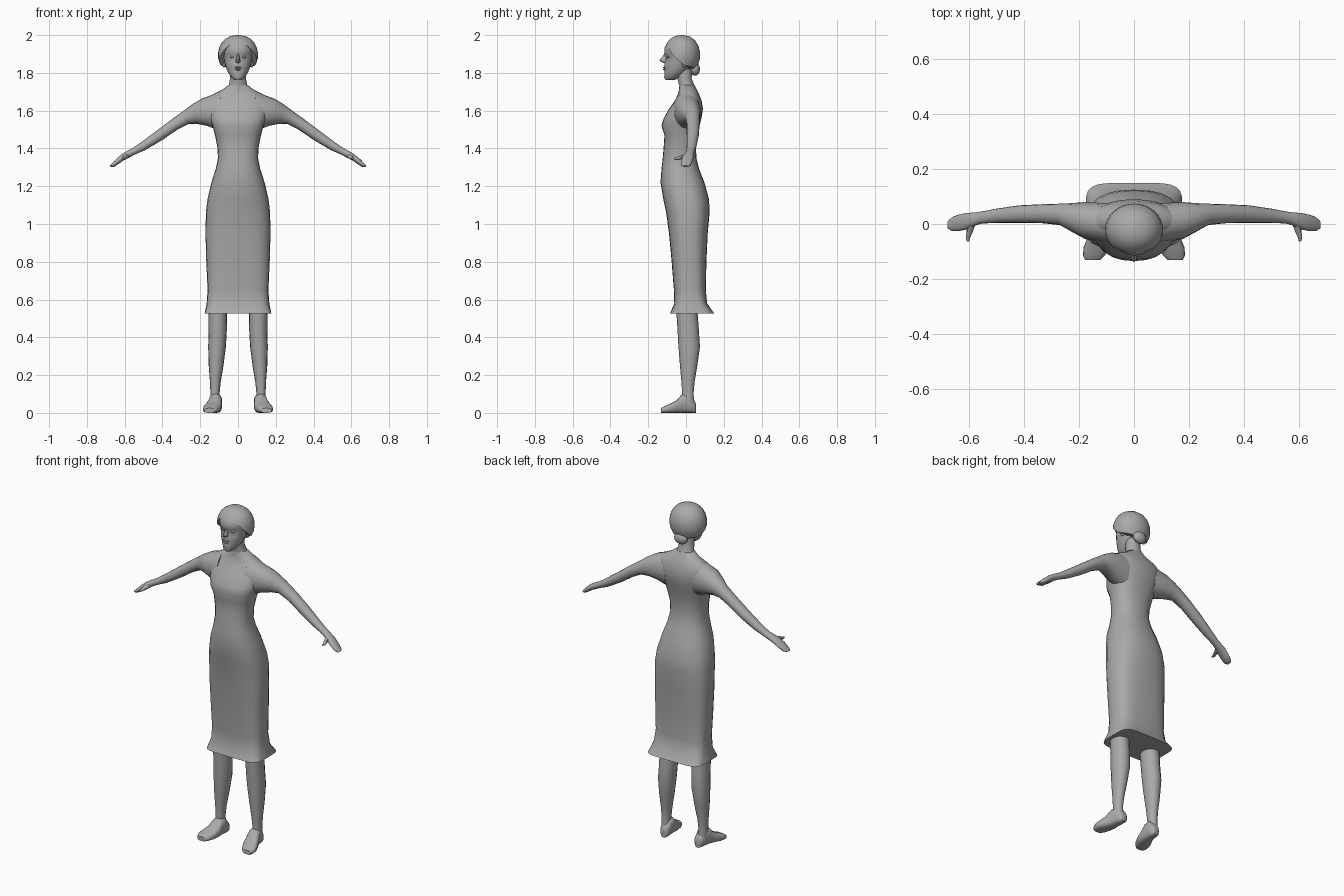
import bpy, bmesh, math
from mathutils import Vector

grey = bpy.data.materials.new("plain grey")
grey.diffuse_color = (0.4, 0.4, 0.4, 1)


def finish(name, bm, mirror=False):
    bmesh.ops.recalc_face_normals(bm, faces=bm.faces)
    me = bpy.data.meshes.new(name)
    bm.to_mesh(me)
    bm.free()
    me.materials.append(grey)
    ob = bpy.data.objects.new(name, me)
    bpy.context.collection.objects.link(ob)
    bpy.ops.object.select_all(action='DESELECT')
    ob.select_set(True)
    bpy.context.view_layer.objects.active = ob
    bpy.ops.object.shade_smooth_by_angle(angle=math.radians(45))
    if mirror:
        m = ob.modifiers.new("mirror", 'MIRROR')
        m.use_mirror_merge = False
    return ob


def ring(c, u, v, n=24, e=2.0):
    """Superellipse around c with half axes u and v."""
    pts = []
    for i in range(n):
        a = math.tau * i / n
        co, si = math.cos(a), math.sin(a)
        pts.append(Vector(c) + Vector(u) * math.copysign(abs(co) ** (2 / e), co)
                   + Vector(v) * math.copysign(abs(si) ** (2 / e), si))
    return pts


def loft(name, rings, mirror=False):
    bm = bmesh.new()
    rows = [[bm.verts.new(p) for p in r] for r in rings]
    n = len(rows[0])
    for a, b in zip(rows, rows[1:]):
        for i in range(n):
            bm.faces.new((a[i], a[(i + 1) % n], b[(i + 1) % n], b[i]))
    bm.faces.new(rows[0])
    bm.faces.new(rows[-1])
    return finish(name, bm, mirror)


def level(z, yf, yb, hw, e=2.2, n=24, x=0):
    """Horizontal ring from its front, back and half width."""
    return ring((x, (yf + yb) / 2, z), (hw, 0, 0), (0, (yb - yf) / 2, 0), n, e)


def ball(name, c, r, mirror=False, n=14):
    bm = bmesh.new()
    bmesh.ops.create_uvsphere(bm, u_segments=n, v_segments=n // 2 + 1, radius=1)
    for v in bm.verts:
        v.co = Vector(c) + Vector([a * b for a, b in zip(v.co, r)])
    return finish(name, bm, mirror)


# dress with flared, boxy hem, bust and sloped shoulders
loft("dress", [level(*r) for r in (
    (0.525, -.085, .15, .177, 5), (0.58, -.062, .112, .166, 3.6),
    (0.65, -.064, .105, .161, 3.2), (0.8, -.076, .108, .168, 2.9),
    (0.95, -.09, .115, .172, 2.7), (1.06, -.105, .125, .17, 2.5),
    (1.13, -.12, .122, .162, 2.4), (1.22, -.135, .098, .141, 2.3),
    (1.29, -.13, .07, .118, 2.3), (1.35, -.123, .055, .106, 2.3),
    (1.41, -.118, .053, .11, 2.3), (1.47, -.114, .06, .122, 2.4),
    (1.52, -.13, .072, .135, 2.5), (1.56, -.118, .082, .15, 2.4),
    (1.61, -.09, .09, .165, 2.2), (1.655, -.058, .082, .165, 2.2),
    (1.685, -.044, .07, .135, 2.2), (1.71, -.037, .058, .085, 2.1),
    (1.735, -.035, .045, .052, 2))])

# neck
loft("neck", [level(*r) for r in (
    (1.69, -.04, .06, .07, 2), (1.73, -.035, .046, .05, 2),
    (1.77, -.046, .03, .042, 2), (1.82, -.055, .035, .042, 2))])


# sleeve, arm and hand: top edge, bottom edge, front, back
def arm_ring(xt, zt, xb, zb, yf, yb, e=2.1):
    return ring(((xt + xb) / 2, (yf + yb) / 2, (zt + zb) / 2),
                ((xt - xb) / 2, 0, (zt - zb) / 2), (0, (yb - yf) / 2, 0), 16, e)


loft("arm", [arm_ring(*r) for r in (
    (.09, 1.70, .09, 1.49, -.07, .075), (.19, 1.665, .165, 1.52, -.055, .08),
    (.24, 1.635, .215, 1.53, -.028, .076), (.28, 1.605, .26, 1.53, -.004, .074),
    (.35, 1.555, .32, 1.50, .003, .072), (.43, 1.495, .405, 1.442, .004, .068),
    (.51, 1.435, .49, 1.392, .004, .056), (.56, 1.40, .545, 1.368, .002, .046),
    (.585, 1.388, .575, 1.352, -.006, .042), (.615, 1.37, .605, 1.337, -.02, .04),
    (.645, 1.345, .632, 1.318, -.026, .034), (.668, 1.322, .655, 1.303, -.026, .026),
    (.68, 1.309, .674, 1.302, -.018, .012))], True)
loft("thumb", [ring(c, (r, 0, 0), (0, 0, r), 8) for c, r in (
    ((.59, .01, 1.362), .016), ((.598, -.025, 1.353), .012),
    ((.605, -.05, 1.347), .008), ((.605, -.064, 1.346), .004))], True)

# legs
loft("leg", [level(z, yf, yb, hw, 2.1, 16, x) for z, yf, yb, hw, x in (
    (.04, -.02, .045, .027, .12), (.1, -.02, .04, .024, .122),
    (.16, -.024, .045, .028, .12), (.25, -.032, .06, .039, .116),
    (.35, -.04, .074, .047, .111), (.44, -.045, .068, .048, .107),
    (.55, -.052, .06, .049, .107))], True)

# feet, heel to toe
loft("foot", [ring((x, y, t / 2), (hw, 0, 0), (0, 0, t / 2), 16, 2.8)
              for y, x, hw, t in (
    (.053, .113, .016, .045), (.045, .113, .025, .065), (.015, .116, .032, .1),
    (-.02, .12, .035, .1), (-.05, .127, .042, .066), (-.085, .138, .046, .048),
    (-.115, .146, .04, .036), (-.132, .15, .027, .025))], True)

# head with chin, jaw and brow
head = loft("head", [level(*r) for r in (
    (1.762, -.108, -.06, .018, 2), (1.775, -.116, -.035, .034, 2),
    (1.80, -.113, .0, .052, 2), (1.83, -.115, .03, .064, 2),
    (1.855, -.114, .045, .071, 2), (1.882, -.11, .055, .076, 2.1),
    (1.90, -.115, .058, .079, 2.1), (1.93, -.115, .058, .08, 2.1),
    (1.96, -.10, .05, .07, 2.1), (1.985, -.07, .02, .04, 2))])
# hollow the eye sockets
for v in head.data.vertices:
    if abs(v.co.z - 1.882) < .005 and v.co.y < -.06 and .015 < abs(v.co.x) < .06:
        v.co.y += .009

# face details
loft("nose", [level(z, yf, -.09, hw, 2, 8) for z, yf, hw in (
    (1.852, -.118, .01), (1.86, -.135, .013), (1.868, -.14, .011),
    (1.885, -.126, .008), (1.905, -.113, .007))])
ball("upper_lip", (0, -.112, 1.828), (.019, .010, .005))
ball("lower_lip", (0, -.111, 1.818), (.015, .010, .005))
ball("eyelid", (.03, -.094, 1.884), (.014, .008, .006), True)
ball("ear", (.074, -.008, 1.855), (.010, .016, .026), True)


# hair swept from the forehead down to the nape
def hairline(d):
    keys = ((0, 1.962), (35, 1.94), (65, 1.885), (95, 1.842), (180, 1.815))
    for (a, za), (b, zb) in zip(keys, keys[1:]):
        if d <= b:
            return za + (zb - za) * (d - a) / (b - a)
    return keys[-1][1]


def hair_ring(t, shrink=1.0):
    pts, n = [], 32
    for i in range(n):
        a = math.tau * i / n
        d = min(math.degrees(a), 360 - math.degrees(a))
        low = (hairline(min(d, 180)) - 1.895) / .105
        p0 = math.asin(max(-.95, min(.95, low)))
        p = p0 + (math.radians(86) - p0) * t
        r = max(math.cos(p), .0) ** .85 * shrink
        pts.append(Vector((.106 * r * math.sin(a), -.021 - .096 * r * math.cos(a),
                           1.895 + .105 * math.sin(p))))
    return pts


loft("hair", [hair_ring(0, .8)] + [hair_ring(i / 7) for i in range(8)])
ball("hair_bun", (0, .048, 1.82), (.042, .026, .035))
